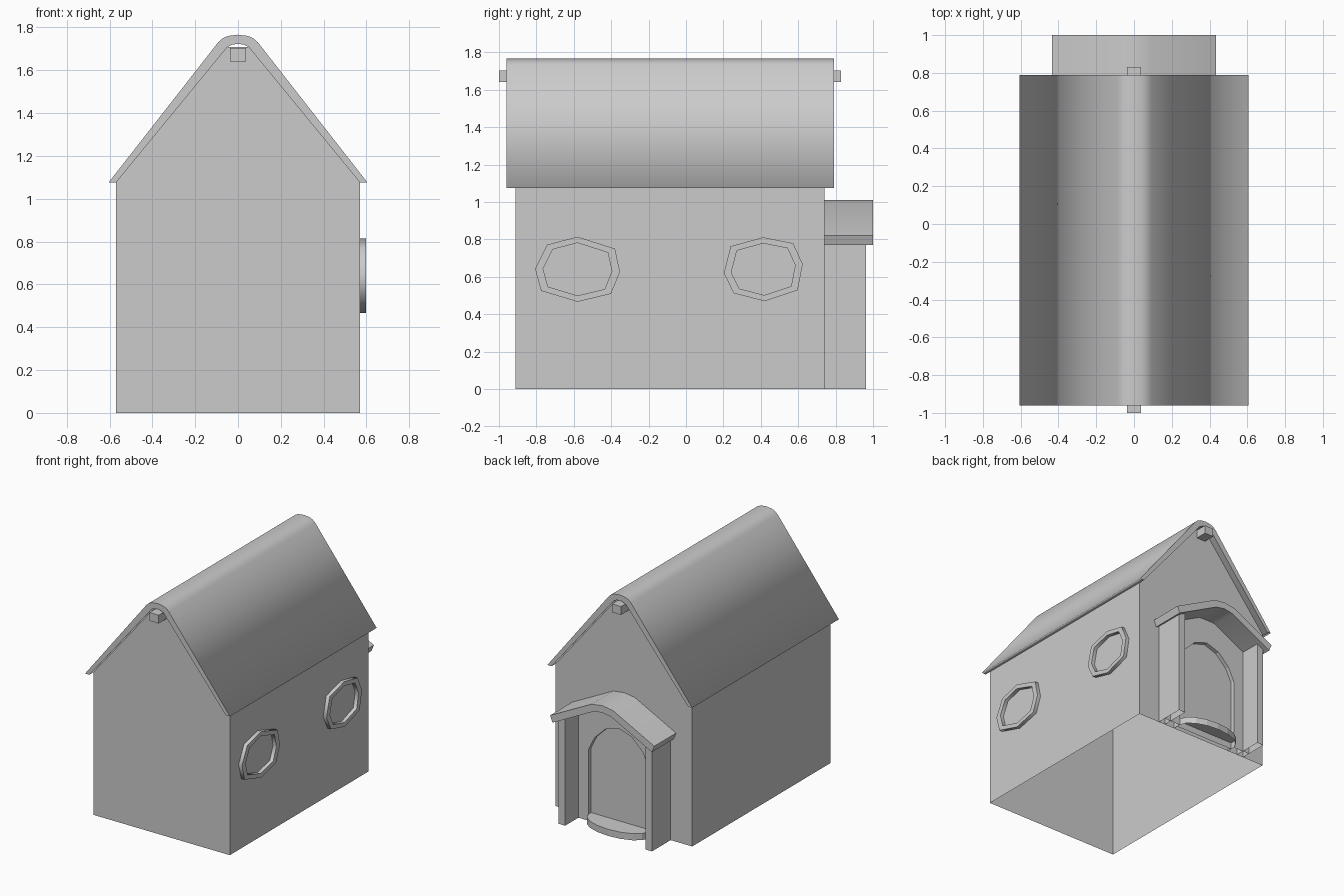
import bpy, bmesh, math

if "Cube" in bpy.data.objects:
    bpy.data.objects.remove(bpy.data.objects["Cube"])


def prism(name, profile, a, b, axis="Y", hole=None, smooth=None, soft_sides=False):
    """Extrude a closed profile (optionally with a hole loop); faces lying on the ground are left open."""
    place = {
        "X": lambda p, d: (d, p[0], p[1]),
        "Y": lambda p, d: (p[0], d, p[1]),
        "Z": lambda p, d: (p[0], p[1], d),
    }[axis]
    bm = bmesh.new()
    loops = []
    n = len(profile)
    for pts in [profile] + ([hole] if hole else []):
        near = [bm.verts.new(place(p, a)) for p in pts]
        far = [bm.verts.new(place(p, b)) for p in pts]
        loops.append((near, far))
        for i in range(n):
            j = (i + 1) % n
            face = bm.faces.new((near[i], far[i], far[j], near[j]))
            face.smooth = soft_sides
    for k in (0, 1):
        if hole:
            o, h = loops[0][k], loops[1][k]
            for i in range(n):
                j = (i + 1) % n
                bm.faces.new((o[i], o[j], h[j], h[i]))
        else:
            bm.faces.new(loops[0][k])
            if soft_sides:
                for i in range(n):
                    bm.edges.get((loops[0][k][i], loops[0][k][(i + 1) % n])).smooth = False
    bmesh.ops.recalc_face_normals(bm, faces=bm.faces)
    ground = [f for f in bm.faces if all(v.co.z < 1e-5 for v in f.verts)]
    bmesh.ops.delete(bm, geom=ground, context="FACES_ONLY")
    mesh = bpy.data.meshes.new(name)
    bm.to_mesh(mesh)
    bm.free()
    obj = bpy.data.objects.new(name, mesh)
    bpy.context.collection.objects.link(obj)
    if smooth:
        bpy.ops.object.select_all(action="DESELECT")
        obj.select_set(True)
        bpy.context.view_layer.objects.active = obj
        bpy.ops.object.shade_smooth_by_angle(angle=math.radians(smooth))
    return obj


def mirrored(half):
    """Complete a right-hand half profile with its mirror image."""
    return half + [(-x, z) for x, z in reversed(half) if x > 0]


def rect(x0, x1, z0, z1):
    return [(x0, z0), (x1, z0), (x1, z1), (x0, z1)]


# House walls with gables, open underneath
prism("house_walls", mirrored([(0.57, 0), (0.57, 1.075), (0.05, 1.708)]), -0.912, 0.74)

# Main roof: thin bent shell with a rounded ridge
outer = mirrored([(0.605, 1.075), (0.093, 1.73), (0.073, 1.748), (0.047, 1.76), (0, 1.766)])
inner = mirrored([(0.57, 1.075), (0.05, 1.708), (0.025, 1.72), (0, 1.723)])
prism("main_roof", outer + inner[::-1], -0.96, 0.79, soft_sides=True)

# Ridge beam poking out of both gables
prism("ridge_beam", rect(-0.038, 0.038, 1.64, 1.703), -1.0, 0.83)

# Porch roof at the back
p_outer = mirrored([(0.435, 0.82), (0.09, 0.997), (0, 1.01)])
p_inner = mirrored([(0.415, 0.77), (0.075, 0.945), (0, 0.958)])
prism("porch_roof", p_outer + p_inner[::-1], 0.74, 1.0, smooth=35)

# Porch back slab with an arched doorway, and the door set into it
arch = mirrored([(0.25, 0), (0.25, 0.54), (0.2, 0.64), (0.11, 0.728), (0, 0.765)])
slab = [(0.39, 0), (0.39, 0.79), (0.085, 0.95), (-0.085, 0.95), (-0.39, 0.79), (-0.39, 0)]
prism("door_surround", slab + arch[::-1], 0.74, 0.805)
prism("door", arch, 0.74, 0.775)

# Porch side posts
for side, s in (("left", -1), ("right", 1)):
    post = [(s * 0.335, 0), (s * 0.39, 0), (s * 0.39, 0.79), (s * 0.335, 0.82)]
    prism(side + "_porch_post", post, 0.74, 0.963)

# Rounded doorstep
step = [(0.25, 0.775)]
step += [(0.25 * math.cos(math.pi * i / 8), 0.805 + 0.125 * math.sin(math.pi * i / 8)) for i in range(9)]
step += [(-0.25, 0.775)]
prism("doorstep", step, 0, 0.05, axis="Z")

# Two slightly uneven octagonal window frames on the right wall
windows = {
    "front_window": ((-0.58, 0.64), [(0, 0.174), (0.2, 0.11), (0.227, -0.013), (0.179, -0.131),
                                     (0, -0.174), (-0.195, -0.115), (-0.227, 0.003), (-0.163, 0.131)]),
    "rear_window": ((0.413, 0.64), [(0, 0.171), (0.16, 0.139), (0.211, 0.027), (0.184, -0.112),
                                    (0.008, -0.171), (-0.158, -0.128), (-0.211, -0.021), (-0.174, 0.123)]),
}
for name, ((cy, cz), pts) in windows.items():
    prism(name, [(cy + y, cz + z) for y, z in pts], 0.57, 0.598, axis="X", smooth=75,
          hole=[(cy + 0.81 * y, cz + 0.81 * z) for y, z in pts])
